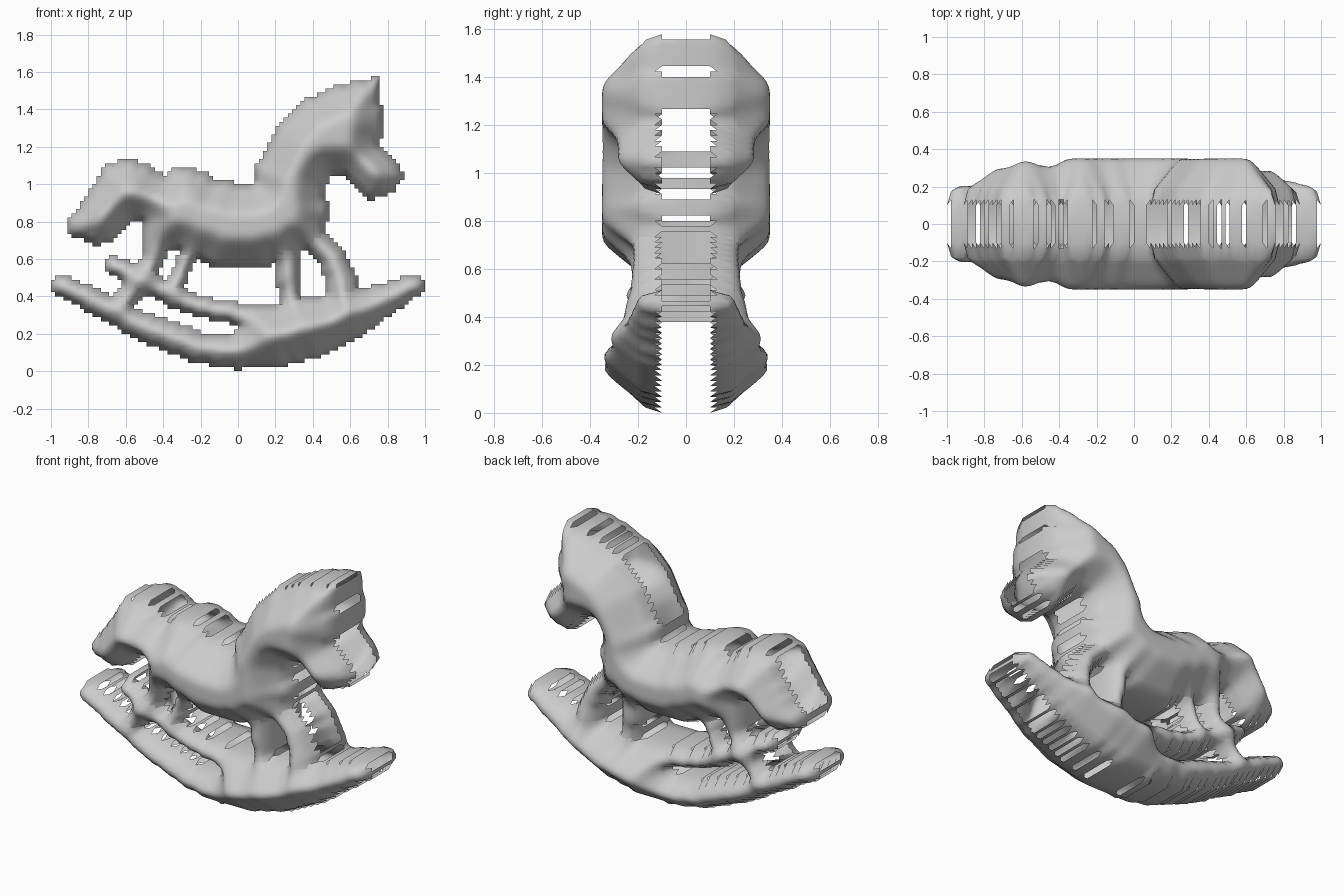
import bpy
import bmesh
import math
from mathutils import Vector

if "Cube" in bpy.data.objects:
    bpy.data.objects.remove(bpy.data.objects["Cube"], do_unlink=True)

COLS, ROWS = 90, 71
STEP = 2 / COLS
RIM, SHOULDER, FULL = 0.1, 0.16, 0.35

# Outlined parts, seen from the front (x, z)
TORSO = [(-.56, .8), (-.55, 1), (-.47, 1.1), (-.39, 1.05), (-.31, 1.1), (-.18, 1.07),
         (-.11, 1.02), (.07, 1), (.3, 1), (.47, .95), (.49, .84), (.45, .72), (.35, .67),
         (.2, .62), (.18, .55), (-.14, .55), (-.22, .61), (-.3, .63), (-.5, .66), (-.5, .8)]
HEAD = [(.07, .98), (.1, 1.1), (.2, 1.29), (.33, 1.44), (.54, 1.53), (.76, 1.58),
        (.75, 1.47), (.79, 1.33), (.76, 1.21), (.86, 1.1), (.89, 1.03), (.82, .95),
        (.7, .91), (.65, .97), (.57, 1.04), (.49, 1.05), (.46, .94)]
TAIL = [(-.54, .83), (-.6, .77), (-.66, .7), (-.75, .67), (-.91, .73), (-.92, .8),
        (-.85, .88), (-.78, .99), (-.71, 1.1), (-.58, 1.145), (-.47, 1.1), (-.45, .9)]

# Bar-like parts: centre line with half width (x, z, r)
ROCKER = [(-.94, .46, .06), (-.75, .365, .068), (-.5, .235, .078), (-.2, .125, .085),
          (0, .11, .1), (.2, .185, .162), (.4, .235, .165), (.6, .3, .13), (.8, .39, .085),
          (.94, .46, .06)]
UPPER_RAIL = [(-.67, .57, .05), (-.5, .49, .06), (-.35, .4, .06), (-.2, .345, .055),
              (0, .305, .06), (.2, .25, .1)]
LEGS = [
    [(-.42, .7, .07), (-.47, .57, .06), (-.53, .47, .07), (-.63, .36, .06)],
    [(-.26, .68, .06), (-.28, .58, .045), (-.35, .43, .05)],
    [(.26, .64, .07), (.28, .38, .06)],
    [(.36, .73, .07), (.49, .63, .07), (.55, .5, .085), (.55, .35, .1)],
]


def in_outline(outline, x, z):
    inside = False
    for (ax, az), (bx, bz) in zip(outline, outline[1:] + outline[:1]):
        if (az > z) != (bz > z) and x < ax + (z - az) * (bx - ax) / (bz - az):
            inside = not inside
    return inside


def in_bar(bar, x, z):
    p = Vector((x, z))
    for a, b in zip(bar, bar[1:]):
        start, along = Vector(a[:2]), Vector(b[:2]) - Vector(a[:2])
        t = max(0, min(1, (p - start).dot(along) / along.length_squared))
        if (p - start - along * t).length < a[2] + (b[2] - a[2]) * t:
            return True
    return False


def part_at(x, z):
    if in_outline(TORSO, x, z) or in_outline(HEAD, x, z) or in_outline(TAIL, x, z):
        return "horse"
    if in_bar(ROCKER, x, z) or in_bar(UPPER_RAIL, x, z):
        return "rocker"
    if any(in_bar(leg, x, z) for leg in LEGS):
        return "legs"
    return None


# Sort the grid cells into parts
cells = {}
for i in range(COLS):
    for j in range(ROWS):
        part = part_at(-1 + (i + .5) * STEP, (j + .5) * STEP)
        if part:
            cells[i, j] = part


def corners(i, j):
    return [(i, j), (i + 1, j), (i + 1, j + 1), (i, j + 1)]


# Count filled cells round each corner: fewer than four means it is on the rim
count = {}
for cell in cells:
    for c in corners(*cell):
        count[c] = count.get(c, 0) + 1
rim = [c for c in count if count[c] < 4]

# Swell the shell with distance from the rim, then relax it
depth = {}
for c in count:
    gap = math.sqrt(min((c[0] - r[0]) ** 2 + (c[1] - r[1]) ** 2 for r in rim))
    depth[c] = min(FULL, SHOULDER + 1.25 * gap * STEP)
for _ in range(4):
    relaxed = dict(depth)
    for (i, j), n in count.items():
        if n == 4:
            around = [depth[i + 1, j], depth[i - 1, j], depth[i, j + 1], depth[i, j - 1]]
            relaxed[i, j] = (depth[i, j] + sum(around) / 4) / 2
    depth = relaxed

# Turn the rim in steeply, with the inner corners of the steps a little shallower
for c in rim:
    depth[c] = RIM + .03 if count[c] == 3 else RIM

paint = bpy.data.materials.new("plain grey")
paint.use_nodes = True
grey = (.6, .6, .6, 1)
paint.diffuse_color = grey
paint.node_tree.nodes["Principled BSDF"].inputs["Base Color"].default_value = grey


def has_slat(a, b):
    # Slats are left out at the inner corners, on single steps and on upright corners
    ends = (count[a], count[b])
    upright = a[0] == b[0]
    return 3 not in ends and ends != (1, 1) and not (upright and 1 in ends)


def build(name):
    bm = bmesh.new()
    made = {}

    def vert(c, middle=False):
        if (c, middle) not in made:
            y = 0 if middle else -depth[c]
            made[c, middle] = bm.verts.new((-1 + c[0] * STEP, y, c[1] * STEP))
        return made[c, middle]

    for (i, j), part in cells.items():
        if part != name:
            continue
        ring = corners(i, j)
        bm.faces.new([vert(c) for c in ring])
        # Slats across the rim join the two halves
        sides = [(i, j - 1), (i + 1, j), (i, j + 1), (i - 1, j)]
        for a, b, beyond in zip(ring, ring[1:] + ring[:1], sides):
            if beyond not in cells and has_slat(a, b):
                bm.faces.new([vert(b), vert(a), vert(a, True), vert(b, True)])
    for face in bm.faces:
        face.smooth = True
    mesh = bpy.data.meshes.new(name)
    bm.to_mesh(mesh)
    bm.free()
    mesh.materials.append(paint)
    obj = bpy.data.objects.new(name, mesh)
    bpy.context.collection.objects.link(obj)
    mirror = obj.modifiers.new("mirror", "MIRROR")
    mirror.use_axis = (False, True, False)


for part_name in ("horse", "rocker", "legs"):
    build(part_name)
